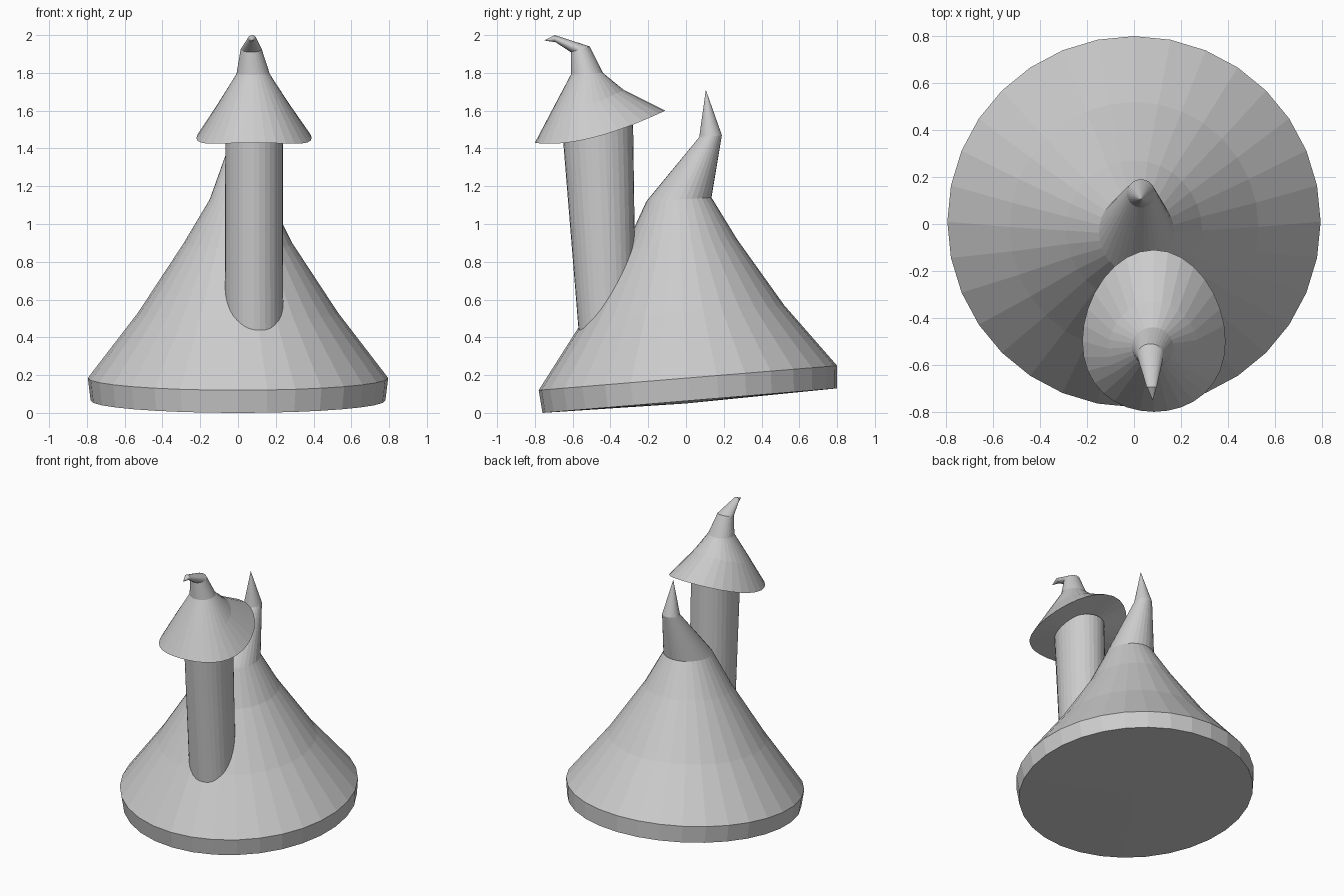
import bpy, bmesh, math

if "Cube" in bpy.data.objects:
    bpy.data.objects.remove(bpy.data.objects["Cube"])

SIDES = 32


def loft(name, rings, bottom=None, tip=None):
    """Skin a stack of tilted rings.
    Each ring: (x centre, x radius, front (y,z), back (y,z), optional side (y,z))."""
    bm = bmesh.new()
    loops = []
    for xc, r, f, b, *side in rings:
        mid = ((f[0] + b[0]) / 2, (f[1] + b[1]) / 2)
        m = side[0] if side else mid
        loop = []
        for i in range(SIDES):
            a = 2 * math.pi * i / SIDES
            s = math.sin(a)
            y, z = (m[k] + s * (b[k] - f[k]) / 2 + s * s * (mid[k] - m[k]) for k in (0, 1))
            loop.append(bm.verts.new((xc + r * math.cos(a), y, z)))
        loops.append(loop)
    for lo, hi in zip(loops, loops[1:]):
        for i in range(SIDES):
            j = (i + 1) % SIDES
            bm.faces.new((lo[i], lo[j], hi[j], hi[i]))
    for point, loop in ((bottom, loops[0]), (tip, loops[-1])):
        if point:
            v = bm.verts.new(point)
            for i in range(SIDES):
                bm.faces.new((loop[i], loop[(i + 1) % SIDES], v))
    bmesh.ops.recalc_face_normals(bm, faces=bm.faces)
    mesh = bpy.data.meshes.new(name)
    bm.to_mesh(mesh)
    bm.free()
    obj = bpy.data.objects.new(name, mesh)
    bpy.context.collection.objects.link(obj)
    return obj


# Broad conical roof ending in a crooked spike
loft("main_roof", [
    (0, 0.78, (-0.76, 0.0), (0.80, 0.13)),
    (0, 0.795, (-0.78, 0.12), (0.80, 0.25)),
    (0, 0.53, (-0.545, 0.49), (0.52, 0.57)),
    (0, 0.29, (-0.325, 0.87), (0.27, 0.92)),
    (0.01, 0.16, (-0.21, 1.12), (0.135, 1.14)),
    (0.03, 0.06, (0.07, 1.46), (0.19, 1.47)),
], bottom=(0, 0, 0.05), tip=(0.03, 0.105, 1.71))

# Leaning round turret
loft("turret", [
    (0.085, 0.155, (-0.568, 0.43), (-0.265, 0.45)),
    (0.085, 0.152, (-0.652, 1.46), (-0.28, 1.525)),
], bottom=(0.085, -0.42, 0.44), tip=(0.085, -0.46, 1.49))

# Drooping turret roof with bent tip
loft("turret_roof", [
    (0.085, 0.305, (-0.80, 1.43), (-0.11, 1.60), (-0.50, 1.455)),
    (0.082, 0.19, (-0.70, 1.62), (-0.33, 1.71), (-0.53, 1.63)),
    (0.08, 0.088, (-0.61, 1.79), (-0.44, 1.80)),
    (0.07, 0.056, (-0.61, 1.91), (-0.51, 1.94)),
    (0.075, 0.022, (-0.69, 1.962), (-0.695, 2.0)),
], bottom=(0.085, -0.48, 1.475), tip=(0.08, -0.752, 1.972))
